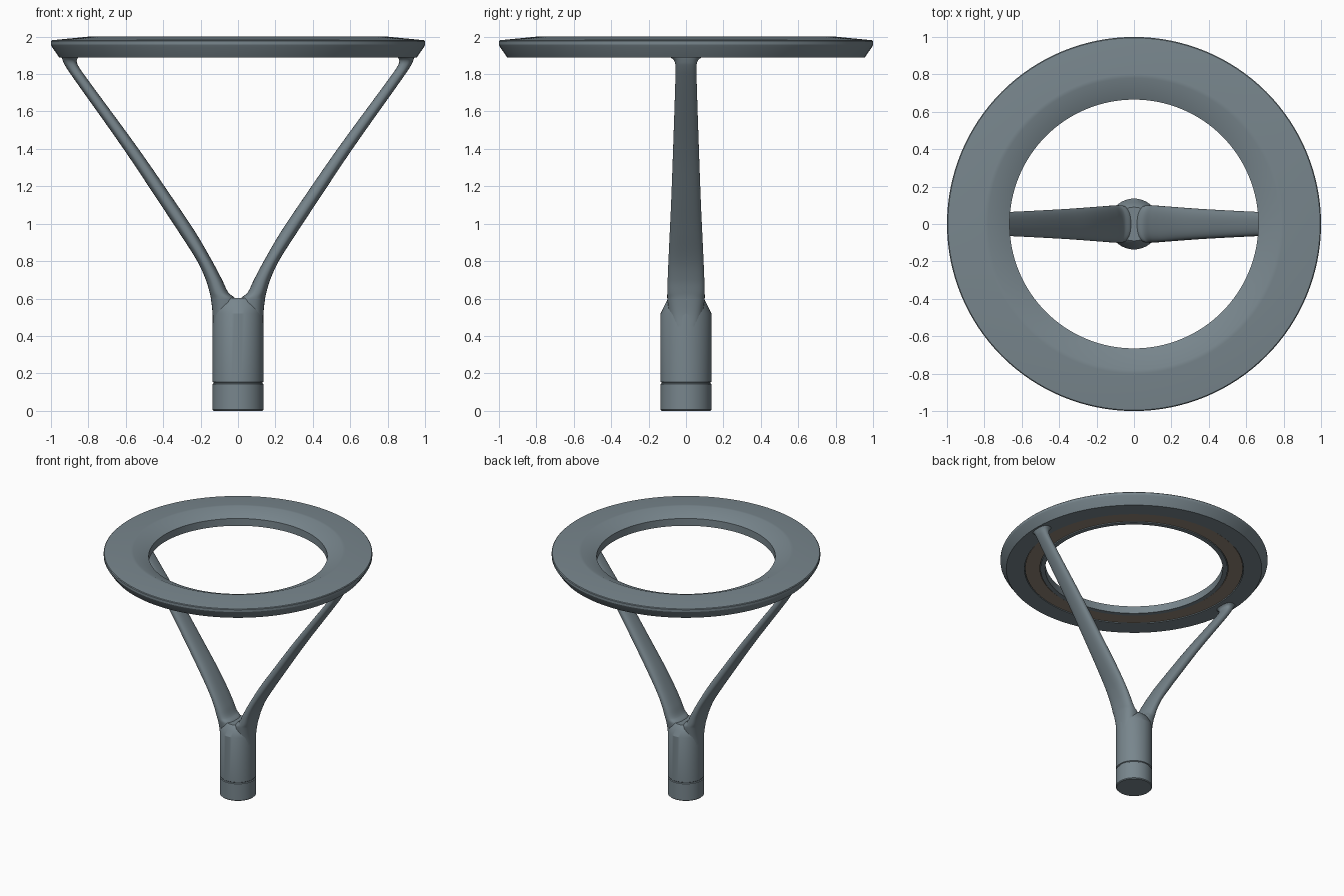
import bpy, bmesh, math

if "Cube" in bpy.data.objects:
    bpy.data.objects.remove(bpy.data.objects["Cube"])


def material(name, rgb):
    m = bpy.data.materials.new(name)
    m.diffuse_color = (*rgb, 1)
    m.use_nodes = True
    m.node_tree.nodes["Principled BSDF"].inputs["Base Color"].default_value = m.diffuse_color
    return m


GREY = material("blue grey metal", (0.188, 0.238, 0.266))
LENS = material("warm grey lens", (0.29, 0.235, 0.185))


def finish(name, bm, mat, angle=25):
    bmesh.ops.recalc_face_normals(bm, faces=bm.faces)
    mesh = bpy.data.meshes.new(name)
    bm.to_mesh(mesh)
    bm.free()
    mesh.materials.append(mat)
    ob = bpy.data.objects.new(name, mesh)
    bpy.context.collection.objects.link(ob)
    bpy.ops.object.select_all(action='DESELECT')
    ob.select_set(True)
    bpy.context.view_layer.objects.active = ob
    bpy.ops.object.shade_smooth_by_angle(angle=math.radians(angle))
    return ob


def bridge(bm, loops, closed):
    pairs = list(zip(loops, loops[1:]))
    if closed:
        pairs.append((loops[-1], loops[0]))
    for a, b in pairs:
        for i in range(len(a)):
            j = (i + 1) % len(a)
            bm.faces.new((a[i], a[j], b[j], b[i]))


def revolve_ring(name, profile, mat, sides=128):
    """Closed (radius, z) profile swept around the z axis."""
    bm = bmesh.new()
    turns = [2 * math.pi * i / sides for i in range(sides)]
    loops = [[bm.verts.new((r * math.cos(t), r * math.sin(t), z)) for t in turns]
             for r, z in profile]
    bridge(bm, loops, True)
    return finish(name, bm, mat)


def loft(name, sections, mat, power=2.0, sides=48, angle=25):
    """Stack of horizontal rounded sections: (z, x_min, x_max, half depth)."""
    bm = bmesh.new()
    loops = []
    for z, x0, x1, hy in sections:
        loop = []
        for i in range(sides):
            t = 2 * math.pi * i / sides
            c, s = math.cos(t), math.sin(t)
            x = math.copysign(abs(c) ** (2 / power), c)
            y = math.copysign(abs(s) ** (2 / power), s)
            loop.append(bm.verts.new(((x0 + x1) / 2 + x * (x1 - x0) / 2, y * hy, z)))
        loops.append(loop)
    bridge(bm, loops, False)
    bm.faces.new(loops[0])
    bm.faces.new(loops[-1])
    return finish(name, bm, mat, angle)


def smooth_stations(pts, steps=5):
    """Cubic interpolation of stations, with slopes taken against z."""
    n = len(pts)

    def slope(i, k):
        a, b = pts[max(i - 1, 0)], pts[min(i + 1, n - 1)]
        return (b[k] - a[k]) / (b[0] - a[0])

    out = []
    for i in range(n - 1):
        p, q = pts[i], pts[i + 1]
        h = q[0] - p[0]
        for s in range(steps):
            t = s / steps
            row = [p[0] + h * t]
            for k in (1, 2, 3):
                row.append((2*t**3 - 3*t**2 + 1) * p[k] + (t**3 - 2*t**2 + t) * h * slope(i, k)
                           + (3*t**2 - 2*t**3) * q[k] + (t**3 - t**2) * h * slope(i + 1, k))
            out.append(row)
    return out + [pts[-1]]


# Lamp ring with a recess underneath
revolve_ring("lamp_ring", [
    (0.665, 1.89), (0.665, 1.95), (0.78, 2.0), (0.80, 2.0), (0.995, 1.981),
    (1.0, 1.976), (1.0, 1.957), (0.993, 1.943), (0.957, 1.89),
    (0.82, 1.89), (0.82, 1.905), (0.70, 1.905), (0.70, 1.89)], GREY)

# Light lens set into the recess
revolve_ring("light_lens", [
    (0.705, 1.907), (0.705, 1.894), (0.815, 1.894), (0.815, 1.907)], LENS)

# Round socket with groove and tapered shoulder
socket = [(0, .13), (.006, .136), (.142, .136), (.146, .130), (.151, .130),
          (.155, .136), (.52, .136)]
loft("post_socket", [(z, -r, r, r) for z, r in socket]
     + [(.56, -.135, .135, .116), (.592, -.12, .12, .10), (.602, -.10, .10, .09)], GREY)

# Forked arms, one lofted and one mirrored
arms = loft("forked_arms", smooth_stations([
    (.45, 0, .135, .08), (.52, 0, .136, .09), (.60, .015, .145, .10),
    (.63, .05, .151, .10), (.70, .085, .172, .098), (.80, .138, .218, .094),
    (.95, .225, .313, .087), (1.10, .325, .412, .08), (1.40, .532, .612, .069),
    (1.80, .825, .895, .056), (1.85, .857, .927, .057),
    (1.875, .862, .938, .066), (1.895, .85, .945, .09)]), GREY, 2.5, 40, 40)
mirror = arms.modifiers.new("mirror", 'MIRROR')
mirror.use_axis = (True, False, False)
mirror.use_mirror_merge = False
